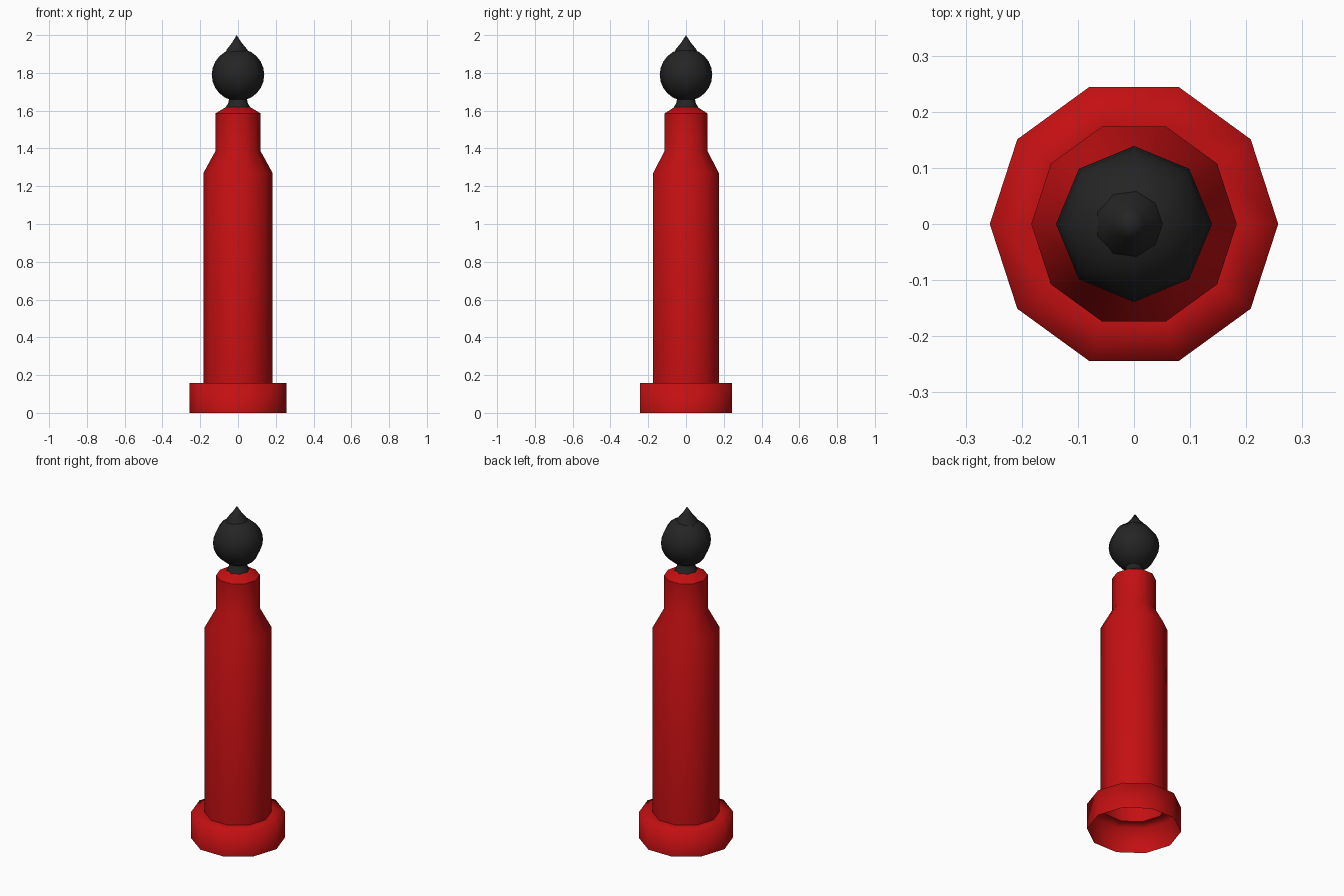
import bpy, bmesh, math

if "Cube" in bpy.data.objects:
    bpy.data.objects.remove(bpy.data.objects["Cube"])


def material(name, rgb):
    m = bpy.data.materials.new(name)
    m.diffuse_color = (*rgb, 1)
    m.use_nodes = True
    m.node_tree.nodes["Principled BSDF"].inputs["Base Color"].default_value = m.diffuse_color
    return m


RED = material("red paint", (0.55, 0.005, 0.006))
BLACK = material("black paint", (0.018, 0.018, 0.018))


def lathe(name, profile, sides, mat, cx=0.0, angle=50):
    """Revolve (radius, z) points; a zero radius makes a pole."""
    bm = bmesh.new()
    rings = []
    for r, z in profile:
        if r < 1e-6:
            rings.append([bm.verts.new((cx, 0, z))] * sides)
        else:
            rings.append([bm.verts.new((cx + r * math.cos(2 * math.pi * i / sides),
                                        r * math.sin(2 * math.pi * i / sides), z))
                          for i in range(sides)])
    for a, b in zip(rings, rings[1:]):
        for i in range(sides):
            j = (i + 1) % sides
            bm.faces.new(list(dict.fromkeys((a[i], a[j], b[j], b[i]))))
    me = bpy.data.meshes.new(name)
    bm.to_mesh(me)
    bm.free()
    me.materials.append(mat)
    ob = bpy.data.objects.new(name, me)
    bpy.context.collection.objects.link(ob)
    bpy.ops.object.select_all(action='DESELECT')
    ob.select_set(True)
    bpy.context.view_layer.objects.active = ob
    bpy.ops.object.shade_smooth_by_angle(angle=math.radians(angle))
    return ob


# Hollow base ring with soft shoulder, open underneath
lathe("base_ring", [(0.257, 0), (0.257, 0.157), (0.183, 0.157)], 10, RED, angle=100)

# Barrel with tapered shoulder and narrow neck
lathe("barrel", [(0.183, 0.157), (0.183, 1.27), (0.12, 1.385), (0.12, 1.585)], 10, RED)

# Sloped collar closing the neck
lathe("collar", [(0.12, 1.585), (0.062, 1.62), (0, 1.62)], 10, RED)

# Flared black stem under the ball
lathe("stem", [(0.066, 1.615), (0.052, 1.64), (0.045, 1.67)], 8, BLACK)

# Eight-sided ball
N = 12
ball = [(0.139 * math.sin(math.pi * k / N), 1.79 - 0.139 * math.cos(math.pi * k / N))
        for k in range(N + 1)]
lathe("ball", ball, 8, BLACK)

# Pointed finial, slightly off axis
lathe("finial", [(0.062, 1.908), (0.055, 1.925), (0.026, 1.96), (0, 2.0)], 9, BLACK, cx=-0.007)
